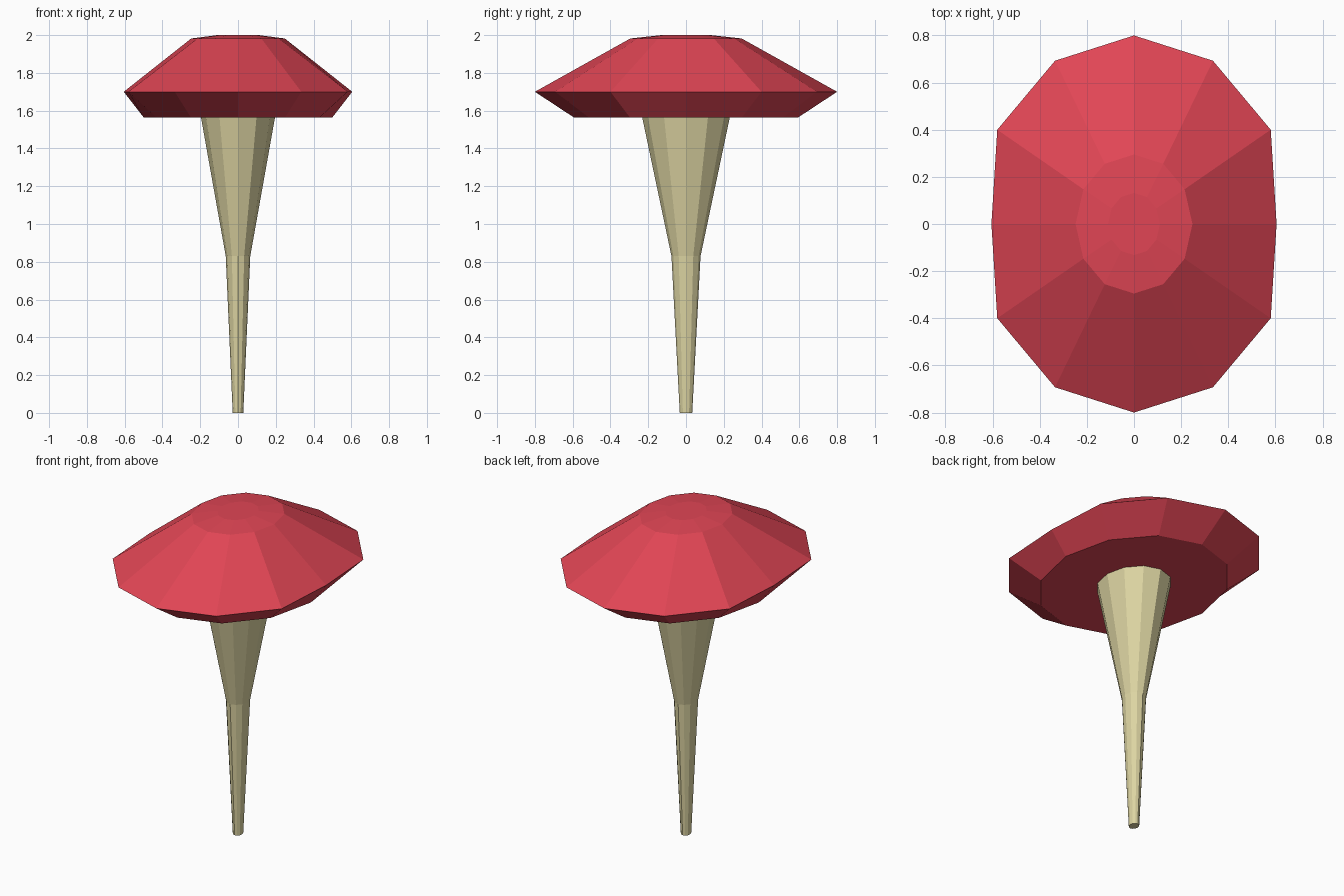
import bpy, bmesh
from math import sin, cos, pi

if "Cube" in bpy.data.objects:
    bpy.data.objects.remove(bpy.data.objects["Cube"])

SIDES = 12


def loft(name, rings, colour, cap_top=True):
    """Flat-faced loft through oval rings (x radius, y radius, z, side limit)."""
    bm = bmesh.new()
    loops = []
    for rx, ry, z, limit in rings:
        loop = []
        for i in range(SIDES):
            a = 2 * pi * i / SIDES
            x = max(-limit, min(limit, rx * cos(a)))
            loop.append(bm.verts.new((x, ry * sin(a), z)))
        loops.append(loop)
    for low, high in zip(loops, loops[1:]):
        for i in range(SIDES):
            j = (i + 1) % SIDES
            bm.faces.new((low[i], low[j], high[j], high[i]))
    bm.faces.new(loops[0][::-1])
    if cap_top:
        bm.faces.new(loops[-1])
    mesh = bpy.data.meshes.new(name)
    bm.to_mesh(mesh)
    bm.free()
    mat = bpy.data.materials.new(name + "_colour")
    mat.diffuse_color = colour
    mat.use_nodes = True
    mat.node_tree.nodes["Principled BSDF"].inputs["Base Color"].default_value = mat.diffuse_color
    mesh.materials.append(mat)
    obj = bpy.data.objects.new(name, mesh)
    bpy.context.collection.objects.link(obj)
    return obj


# Tapered stem, flaring up to the cap
loft("stem", [(0.028, 0.033, 0.0, 1),
              (0.065, 0.077, 0.83, 1),
              (0.196, 0.232, 1.565, 1)], (0.72, 0.66, 0.36, 1), cap_top=False)

# Mushroom cap: flat underside, sharp brim with flattened sides, low crown
loft("cap", [(0.50, 0.595, 1.565, 1),
             (0.67, 0.80, 1.70, 0.605),
             (0.248, 0.295, 1.982, 1),
             (0.11, 0.132, 2.0, 1)], (0.75, 0.06, 0.09, 1))
